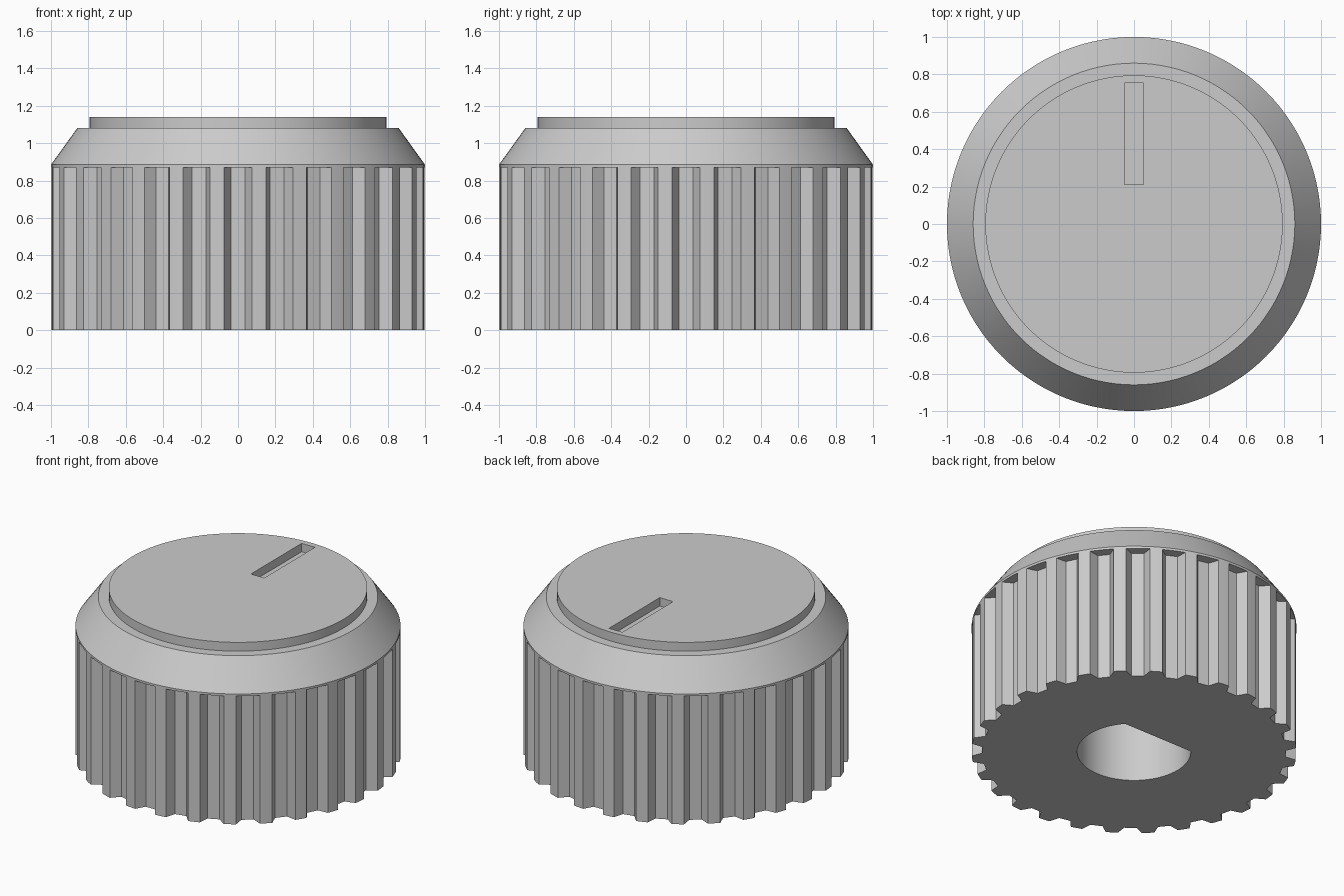
import bpy
import bmesh
from math import sin, cos, asin, pi, radians

if "Cube" in bpy.data.objects:
    bpy.data.objects.remove(bpy.data.objects["Cube"], do_unlink=True)

grey = bpy.data.materials.new("matte grey")
grey.use_nodes = True
colour = (0.6, 0.6, 0.6, 1)
grey.diffuse_color = colour
grey.node_tree.nodes["Principled BSDF"].inputs["Base Color"].default_value = colour


def make_object(name, bm):
    bmesh.ops.recalc_face_normals(bm, faces=bm.faces)
    mesh = bpy.data.meshes.new(name)
    bm.to_mesh(mesh)
    bm.free()
    mesh.materials.append(grey)
    obj = bpy.data.objects.new(name, mesh)
    bpy.context.collection.objects.link(obj)
    return obj


def add_prism(bm, outline, z0, z1):
    low = [bm.verts.new((x, y, z0)) for x, y in outline]
    high = [bm.verts.new((x, y, z1)) for x, y in outline]
    bm.faces.new(low)
    bm.faces.new(high)
    for i in range(len(low)):
        j = (i + 1) % len(low)
        bm.faces.new((low[i], low[j], high[j], high[i]))


def lathe(name, profile, segments):
    bm = bmesh.new()
    rings = [[bm.verts.new((r * cos(2 * pi * i / segments), r * sin(2 * pi * i / segments), z))
              for i in range(segments)] for r, z in profile]
    for a, b in zip(rings, rings[1:]):
        for i in range(segments):
            j = (i + 1) % segments
            bm.faces.new((a[i], a[j], b[j], b[i]))
    bm.faces.new(rings[0])
    bm.faces.new(rings[-1])
    return make_object(name, bm)


# Knob body: straight skirt, sloped shoulder, ledge and raised cap
knob = lathe("knob_body", [(1, 0), (1, 0.885), (0.86, 1.08), (0.795, 1.08), (0.795, 1.14)], 112)

# Half-hexagon grip flutes around the skirt
bm = bmesh.new()
FLUTES = 28
for k in range(FLUTES):
    a = pi / 2 + 2 * pi * k / FLUTES
    outline = [(cos(a) + 0.076 * cos(a + pi / 2 + s * pi / 3),
                sin(a) + 0.076 * sin(a + pi / 2 + s * pi / 3)) for s in range(6)]
    add_prism(bm, outline, -0.1, 0.87)
flutes = make_object("flute_cutter", bm)

# D-shaped shaft bore, flat towards the pointer
bm = bmesh.new()
R, FLAT, STEPS = 0.35, 0.23, 64
start = pi - asin(FLAT / R)
sweep = pi + 2 * asin(FLAT / R)
add_prism(bm, [(R * cos(start + sweep * i / STEPS), R * sin(start + sweep * i / STEPS))
               for i in range(STEPS + 1)], -0.1, 0.75)
bore = make_object("bore_cutter", bm)

# Pointer slot in the cap
bm = bmesh.new()
add_prism(bm, [(-0.05, 0.21), (0.05, 0.21), (0.05, 0.755), (-0.05, 0.755)], 1.083, 1.3)
slot = make_object("slot_cutter", bm)

# Carve each cutter out of the body
bpy.context.view_layer.objects.active = knob
for cutter in (flutes, bore, slot):
    mod = knob.modifiers.new(cutter.name, "BOOLEAN")
    mod.operation = "DIFFERENCE"
    mod.solver = "EXACT"
    mod.object = cutter
    bpy.ops.object.modifier_apply(modifier=mod.name)
    bpy.data.objects.remove(cutter, do_unlink=True)

bpy.ops.object.select_all(action="DESELECT")
knob.select_set(True)
bpy.ops.object.shade_smooth_by_angle(angle=radians(25))
